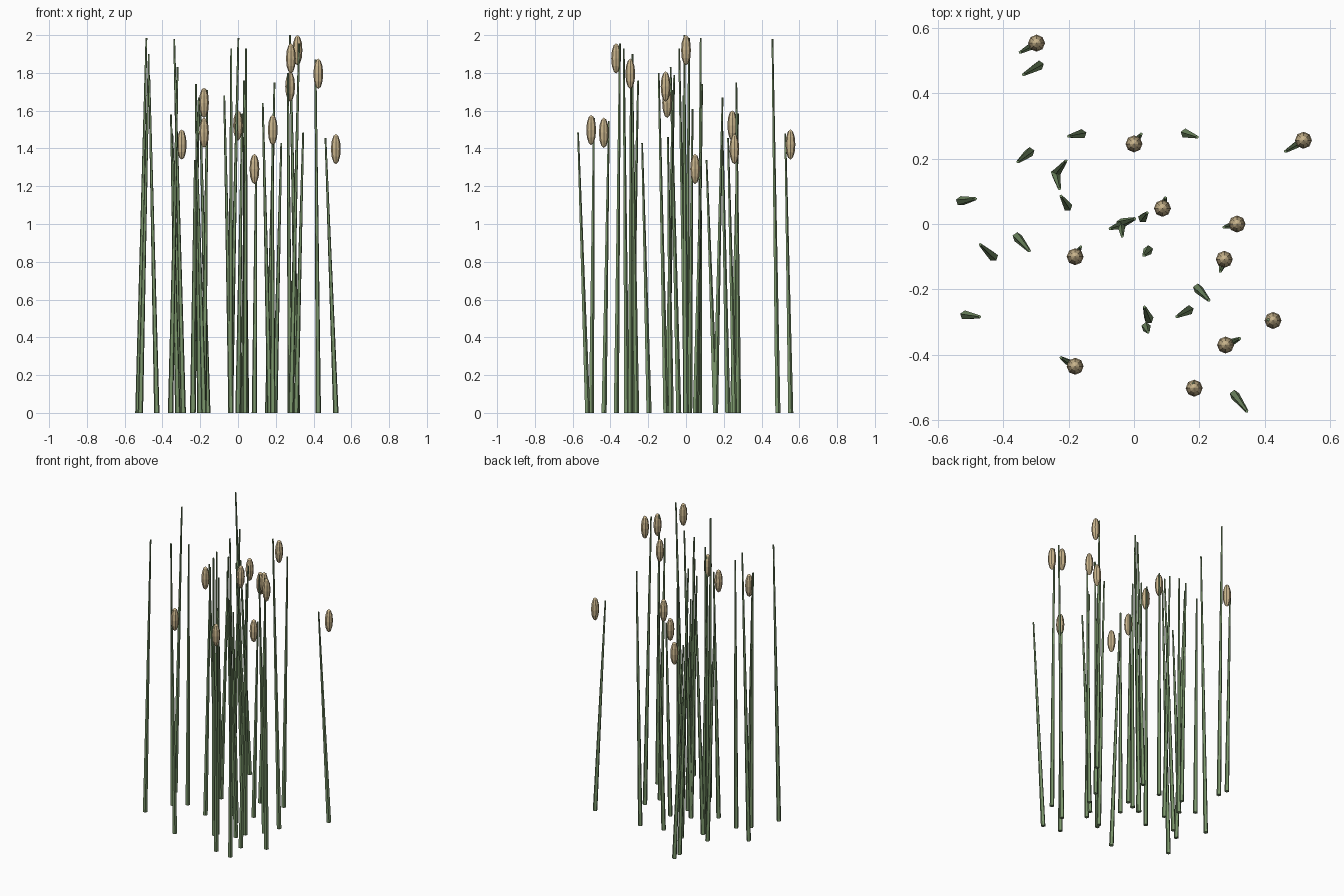
import bpy, bmesh
from mathutils import Vector, Matrix

def material(name, color):
    m = bpy.data.materials.new(name)
    m.diffuse_color = color
    return m

green = material("stalk_green", (0.20, 0.31, 0.15, 1))
tan = material("head_tan", (0.60, 0.47, 0.27, 1))

SIDES, R_BASE, R_TIP = 5, 0.015, 0.005

def finish(bm, name, mat):
    me = bpy.data.meshes.new(name)
    bm.to_mesh(me)
    bm.free()
    me.materials.append(mat)
    ob = bpy.data.objects.new(name, me)
    bpy.context.collection.objects.link(ob)
    return ob

# leaning, tapered stalk from its foot to its tip
def stalk(name, bx, by, tx, ty, h):
    bm = bmesh.new()
    bmesh.ops.create_cone(bm, cap_ends=True, segments=SIDES, radius1=R_BASE,
                          radius2=R_TIP, depth=h, matrix=Matrix.Translation((0, 0, h / 2)))
    for v in bm.verts:
        t = v.co.z / h
        v.co += Vector((bx + (tx - bx) * t, by + (ty - by) * t, 0))
    return finish(bm, name, green)

# elongated seed head, standing upright over the stalk's foot
def head(name, x, y, z):
    bm = bmesh.new()
    bmesh.ops.create_uvsphere(bm, u_segments=8, v_segments=6, radius=1)
    bmesh.ops.scale(bm, vec=(0.026, 0.026, 0.08), verts=bm.verts)
    bmesh.ops.translate(bm, vec=(x, y, z), verts=bm.verts)
    return finish(bm, name, tan)

# foot x, foot y, tip x, tip y, height
bare = [
    (-.29, .485, -.338, .457, 1.98), (-.16, .275, -.20, .268, 1.60),
    (.157, .277, .193, .266, 1.75), (-.319, .220, -.355, .19, 1.58),
    (-.238, .155, -.208, .193, 1.67), (-.24, .155, -.228, .108, 1.34),
    (-.203, .054, -.223, .085, 1.74), (-.53, .070, -.485, .077, 1.985),
    (-.43, -.10, -.47, -.063, 1.79), (-.357, -.04, -.32, -.082, 1.83),
    (-.037, -.003, -.073, -.014, 1.68), (-.04, .002, .002, .016, 1.985),
    (-.04, .0, -.036, -.037, 1.93), (.027, .018, .04, .034, 1.61),
    (.044, -.08, .03, -.096, 1.46), (.045, -.29, .032, -.254, 1.76),
    (.037, -.315, .043, -.33, 1.93), (.168, -.263, .131, -.283, 1.64),
    (.195, -.197, .229, -.233, 1.43), (.307, -.522, .345, -.572, 1.485),
    (-.517, -.279, -.472, -.284, 1.90),
]
headed = [
    (-.298, .553, -.348, .525, 1.48), (0, .245, .022, .275, 1.585),
    (.518, .256, .463, .222, 1.455), (.087, .048, .096, .08, 1.345),
    (.315, 0, .275, -.01, 2.0), (.276, -.108, .264, -.145, 1.80),
    (.425, -.295, .41, -.292, 1.87), (.28, -.37, .323, -.35, 1.955),
    (.184, -.502, .182, -.488, 1.56), (-.18, -.435, -.223, -.409, 1.545),
    (-.18, -.10, -.163, -.07, 1.71),
]

for i, s in enumerate(bare):
    stalk(f"bare_stalk_{i + 1}", *s)
for i, s in enumerate(headed):
    stalk(f"headed_stalk_{i + 1}", *s)
    head(f"seed_head_{i + 1}", s[0], s[1], s[4] * 0.96)
